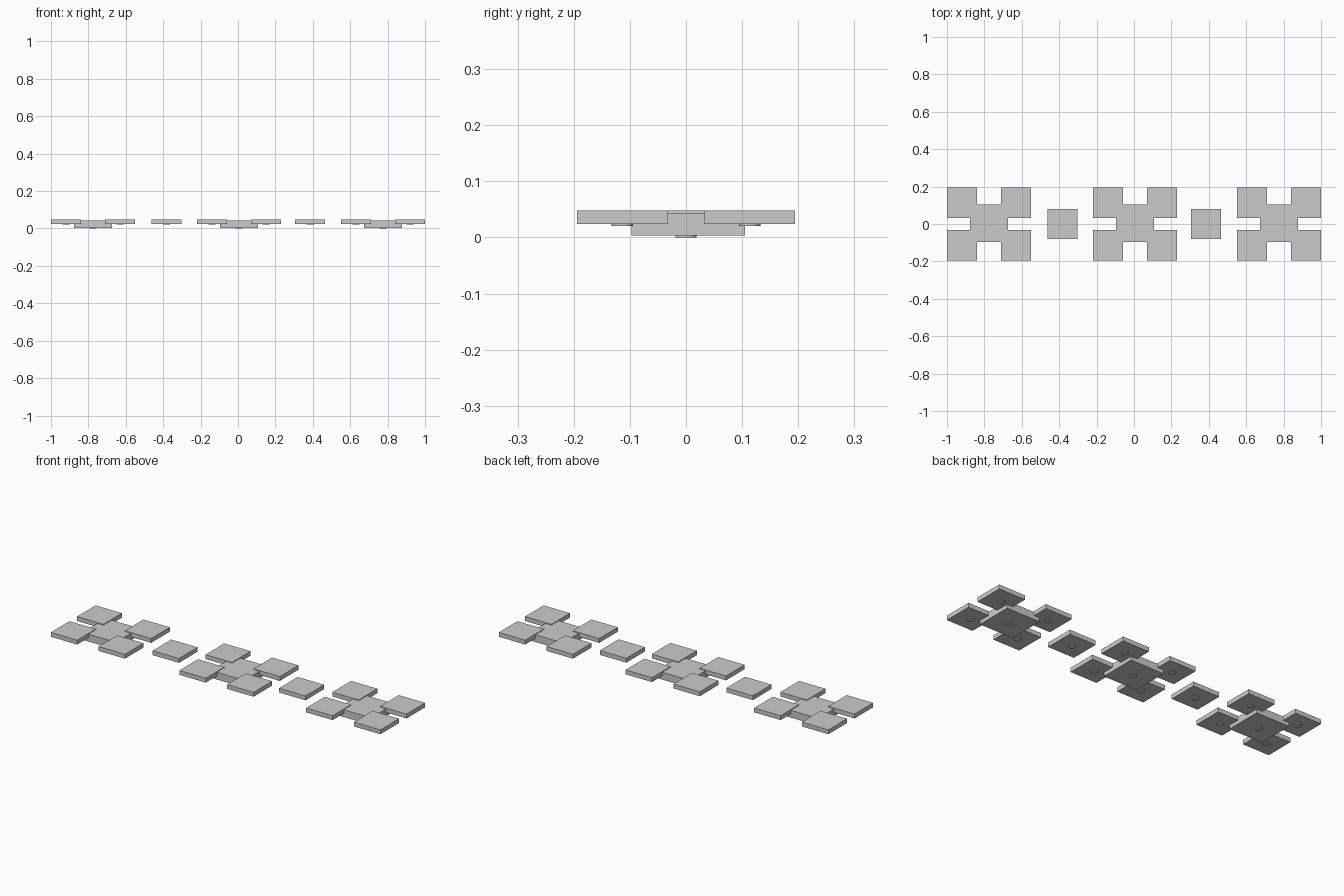
import bpy

if "Cube" in bpy.data.objects:
    bpy.data.objects.remove(bpy.data.objects["Cube"])


def slab(name, x, y, w, d, z0, z1):
    bpy.ops.mesh.primitive_cube_add(size=1, location=(x, y, (z0 + z1) / 2))
    ob = bpy.context.object
    ob.name = name
    ob.scale = (w, d, z1 - z0)
    bpy.ops.object.transform_apply(location=False, rotation=False, scale=True)
    return ob


def foot(name, x, y, z0, z1):
    bpy.ops.mesh.primitive_cylinder_add(vertices=24, radius=0.019, depth=z1 - z0,
                                        location=(x, y, (z0 + z1) / 2))
    ob = bpy.context.object
    ob.name = name
    bpy.ops.object.shade_smooth_by_angle()
    return ob


def raised_tile(name, x, y):
    # thin square tile with a small round foot beneath it
    slab(name, x, y, 0.16, 0.161, 0.024, 0.048)
    foot(name + "_foot", x, y, 0.020, 0.0245)


# three clusters: a lower centre tile with four raised corner tiles
for label, cx in (("left", -0.775), ("middle", 0.0055), ("right", 0.775)):
    slab(label + "_centre_tile", cx, 0.004, 0.202, 0.202, 0.0036, 0.044)
    foot(label + "_centre_foot", cx, 0, 0, 0.0041)
    for i, (sx, sy) in enumerate(((-1, -1), (1, -1), (-1, 1), (1, 1))):
        raised_tile(f"{label}_corner_tile_{i}", cx + sx * 0.145, sy * 0.1135)

# single tiles between the clusters
raised_tile("left_link_tile", -0.382, 0.0)
raised_tile("right_link_tile", 0.386, 0.0)
